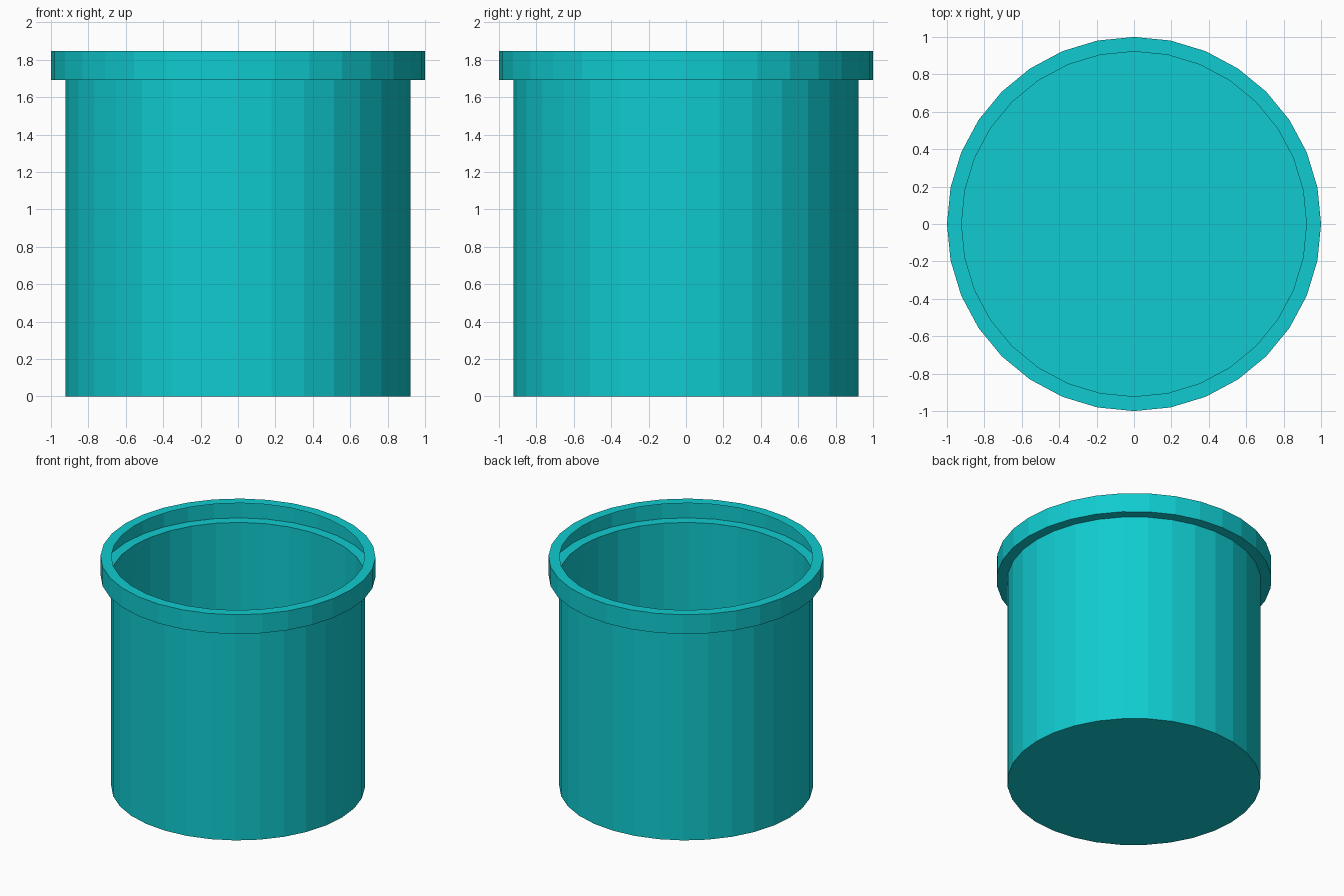
import bpy, bmesh
from math import cos, sin, pi

if "Cube" in bpy.data.objects:
    bpy.data.objects.remove(bpy.data.objects["Cube"])

SIDES = 32
BODY_R, RIM_R = 0.922, 1.0
RIM_Z, TOP_Z = 1.692, 1.847

mat = bpy.data.materials.new("teal")
mat.diffuse_color = (0.005, 0.6, 0.63, 1)
mat.use_nodes = True
mat.node_tree.nodes["Principled BSDF"].inputs["Base Color"].default_value = mat.diffuse_color


def lathe(name, profile, cap_start=False):
    """Revolve an (r, z) profile into an open, flat-shaded sheet."""
    bm = bmesh.new()
    rings = [[bm.verts.new((r * cos(2 * pi * i / SIDES), r * sin(2 * pi * i / SIDES), z))
              for i in range(SIDES)] for r, z in profile]
    for a, b in zip(rings, rings[1:]):
        for i in range(SIDES):
            j = (i + 1) % SIDES
            bm.faces.new((a[i], a[j], b[j], b[i]))
    if cap_start:
        bm.faces.new(rings[0][::-1])
    mesh = bpy.data.meshes.new(name)
    bm.to_mesh(mesh)
    bm.free()
    mesh.materials.append(mat)
    obj = bpy.data.objects.new(name, mesh)
    bpy.context.collection.objects.link(obj)
    return obj


# Thin-walled pot with a closed base; the hollow rim steps out, up and back in
lathe("pot", [(BODY_R, 0), (BODY_R, RIM_Z), (RIM_R, RIM_Z), (RIM_R, TOP_Z), (BODY_R, TOP_Z)],
      cap_start=True)
